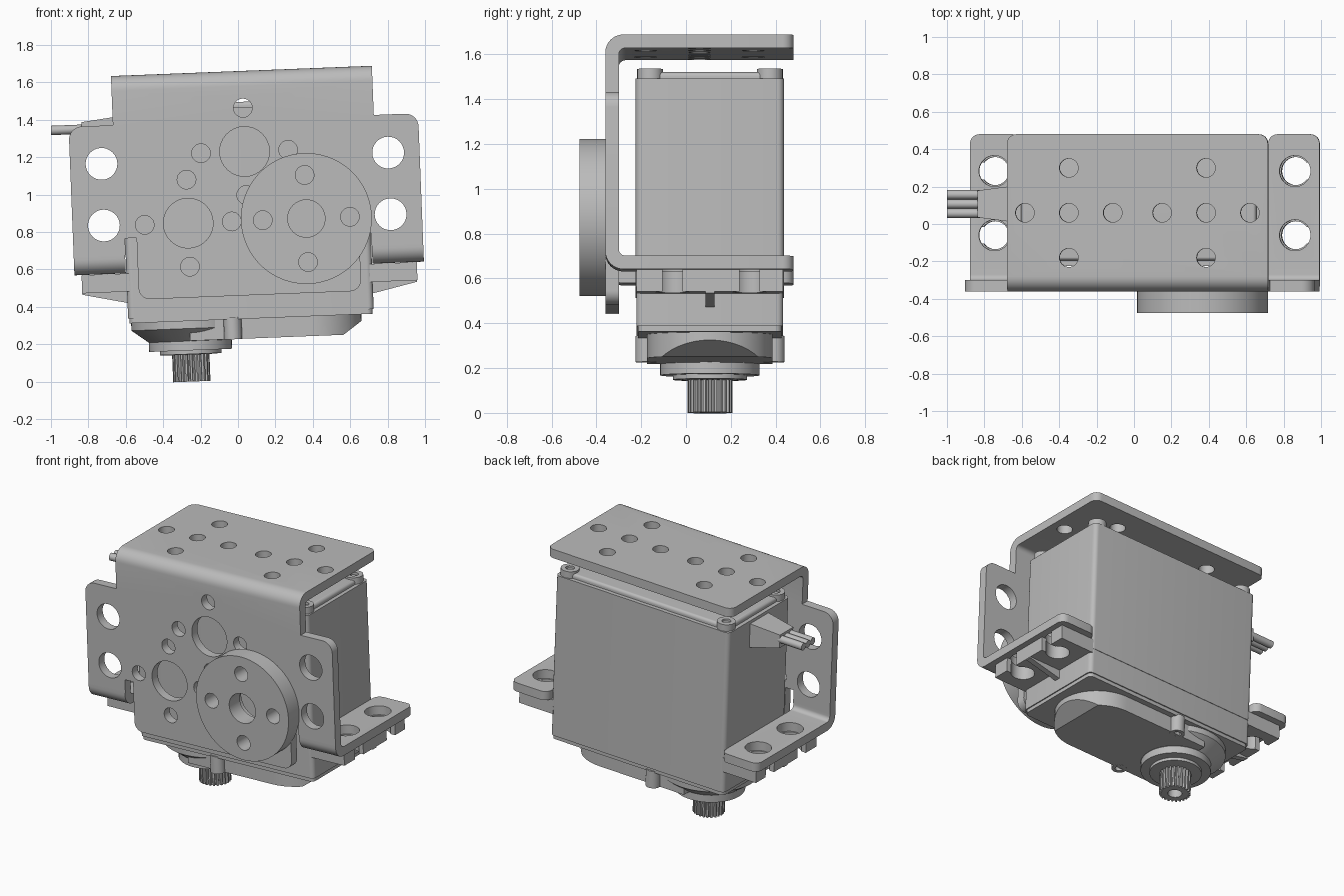
import bpy, bmesh
from math import sin, cos, pi, radians
from mathutils import Matrix, Vector

if "Cube" in bpy.data.objects:
    bpy.data.objects.remove(bpy.data.objects["Cube"])

grey = bpy.data.materials.new("plain grey")
grey.use_nodes = True
grey.diffuse_color = (0.5, 0.5, 0.5, 1)
grey.node_tree.nodes["Principled BSDF"].inputs["Base Color"].default_value = (0.5, 0.5, 0.5, 1)

# The whole assembly leans slightly about the depth axis
TILT = (Matrix.Translation((0, 0, 0.85)) @ Matrix.Rotation(radians(-2.25), 4, 'Y')
        @ Matrix.Translation((0.05, 0, -0.85)))
MID = 0.107      # depth of the servo centre plane
SHAFT = -0.33    # output shaft position along x
AXES = {'X': lambda a, b, d: (d, a, b), 'Y': lambda a, b, d: (a, d, b), 'Z': lambda a, b, d: (a, b, d)}


def arc(cx, cy, r, start, end, n=8):
    return [(cx + r * cos(radians(start + (end - start) * i / n)),
             cy + r * sin(radians(start + (end - start) * i / n))) for i in range(n + 1)]


def add_prism(bm, outline, axis, lo, hi):
    """Extrude a 2D outline along an axis."""
    place = AXES[axis]
    rings = [[bm.verts.new(place(a, b, d)) for a, b in outline] for d in (lo, hi)]
    faces = [bm.faces.new(r) for r in rings]
    for i in range(len(outline)):
        j = (i + 1) % len(outline)
        faces.append(bm.faces.new((rings[0][i], rings[0][j], rings[1][j], rings[1][i])))
    bmesh.ops.recalc_face_normals(bm, faces=faces)


def finish(name, bm):
    mesh = bpy.data.meshes.new(name)
    bm.to_mesh(mesh)
    bm.free()
    mesh.materials.append(grey)
    ob = bpy.data.objects.new(name, mesh)
    bpy.context.collection.objects.link(ob)
    ob.matrix_world = TILT
    return smooth(ob)


def smooth(ob):
    ob.data.shade_smooth()
    ob.data.set_sharp_from_angle(angle=radians(30))
    return ob


def prism(name, outline, axis, lo, hi, round_at=None, radius=0.05):
    """Extruded part; edges whose midpoint passes round_at get rounded."""
    bm = bmesh.new()
    add_prism(bm, outline, axis, lo, hi)
    if round_at:
        edges = [e for e in bm.edges if round_at((e.verts[0].co + e.verts[1].co) / 2,
                                                 e.verts[0].co - e.verts[1].co)]
        bmesh.ops.bevel(bm, geom=edges, offset=radius, segments=6, profile=0.5, affect='EDGES')
    return finish(name, bm)


def rect(x0, x1, y0, y1):
    return [(x0, y0), (x1, y0), (x1, y1), (x0, y1)]


def disc(name, x, y, r, lo, hi, axis='Z', n=48):
    return prism(name, arc(x, y, r, 0, 360, n)[:-1], axis, lo, hi)


def boolean(ob, shapes, operation='DIFFERENCE'):
    """Combine with several (outline, axis, lo, hi) shapes and apply."""
    bm = bmesh.new()
    for s in shapes:
        add_prism(bm, *s)
    tool = finish("cutter", bm)
    tool.hide_render = True
    mod = ob.modifiers.new("cut", 'BOOLEAN')
    mod.operation, mod.solver, mod.object = operation, 'EXACT', tool
    bpy.context.view_layer.update()
    result = bpy.data.meshes.new_from_object(ob.evaluated_get(bpy.context.evaluated_depsgraph_get()))
    ob.modifiers.clear()
    ob.data = result
    bpy.data.objects.remove(tool)
    smooth(ob)


def hole(x, y, r, axis, lo, hi, n=32):
    return (arc(x, y, r, 0, 360, n)[:-1], axis, lo, hi)


def upright(mid, d):
    return abs(d.z) > 0.9 * d.length


def ring_of_holes(x, z, lo, hi, centre):
    out = [hole(x, z, centre, 'Y', lo, hi)]
    for k in range(4):
        out.append(hole(x + 0.233 * cos(k * pi / 2), z + 0.233 * sin(k * pi / 2), 0.05, 'Y', lo, hi, 24))
    return out


# Bracket: bent top plate
FRONT, BACK, T = -0.36, 0.48, 0.06
top_profile = ([(BACK, 1.66)] + arc(FRONT + 0.08, 1.58, 0.08, 90, 180) + [(FRONT, 1.39), (FRONT + T, 1.39)]
               + arc(FRONT + 0.09, 1.57, 0.03, 180, 90) + [(BACK, 1.6)])
top = prism("bracket_top", top_profile, 'X', -0.698, 0.698,
            lambda m, d: m.y > BACK - 0.01 and upright(m, d))
spots = [(s * (0.367 + o), 0.06) for s in (-1, 1) for o in (-0.235, 0, 0.235)]
spots += [(s * 0.367, 0.06 + t * 0.24) for s in (-1, 1) for t in (-1, 1)]
boolean(top, [hole(x, y, 0.05, 'Z', 1.55, 1.75, 24) for x, y in spots]
        + [hole(0, 1.462, 0.05, 'Y', -0.5, -0.2, 24)])

# Bracket: front plate with side wings and relief slots
right_half = (arc(0.535, 0.52, 0.06, -90, 0) + [(0.595, 0.79), (0.657, 0.79), (0.657, 0.70), (0.935, 0.70)]
              + arc(0.865, 1.327, 0.07, 0, 90))
front = prism("bracket_front", right_half + [(-x, z) for x, z in reversed(right_half)],
              'Y', FRONT, FRONT + T)
cuts = ring_of_holes(-0.316, 0.858, -0.5, -0.2, 0.133) + ring_of_holes(0.316, 0.858, -0.5, -0.2, 0.133)
cuts += ring_of_holes(0, 1.229, -0.5, -0.2, 0.133)
cuts = [c for c in cuts if max(p[1] for p in c[0]) < 1.45]
cuts += [hole(s * 0.767, z, 0.085, 'Y', -0.5, -0.2) for s in (-1, 1) for z in (0.863, 1.193)]
boolean(front, cuts)

# Bracket: bent mounting tabs and servo ears on both sides
tab_profile = ([(FRONT, 0.71)] + arc(FRONT + 0.08, 0.683, 0.08, 180, 270) + [(BACK, 0.603), (BACK, 0.663)]
               + arc(FRONT + 0.09, 0.693, 0.03, 270, 180) + [(FRONT + T, 0.71)])
SLOTS = (-0.06, 0.283)
for side, s in (("left", 1), ("right", -1)):
    lo, hi = sorted((s * 0.66, s * 0.935))
    tab = prism(side + "_tab", tab_profile, 'X', lo, hi,
                lambda m, d: m.y > BACK - 0.01 and upright(m, d))
    boolean(tab, [hole(s * 0.804, y, 0.083, 'Z', 0.55, 0.75) for y in SLOTS])
    lo, hi = sorted((s * 0.64, s * 0.897))
    ear = prism(side + "_ear", rect(lo, hi, -0.22, 0.434), 'Z', 0.505, 0.602)
    boolean(ear, [hole(s * 0.804, y, 0.075, 'Z', 0.4, 0.7) for y in SLOTS])
    lo, hi = sorted((s * 0.804, s * 1.0))
    boolean(ear, [(rect(lo, hi, y - 0.045, y + 0.045), 'Z', 0.4, 0.7) for y in SLOTS])
    prism(side + "_ear_rib", [(s * 0.65, 0.443), (s * 0.65, 0.51), (s * 0.895, 0.51), (s * 0.895, 0.497)],
          'Y', MID - 0.02, MID + 0.02)

# Horn disc on the bracket
horn = disc("horn_disc", 0.316, 0.858, 0.35, -0.475, FRONT, 'Y', 64)
boolean(horn, ring_of_holes(0.316, 0.858, -0.6, -0.3, 0.1))

# Servo case
prism("upper_case", rect(-0.657, 0.657, -0.225, 0.437), 'Z', 0.535, 1.465, upright, 0.03)
prism("lower_case", rect(-0.657, 0.657, -0.222, 0.434), 'Z', 0.36, 0.535, upright, 0.03)
prism("lower_lip", rect(-0.65, 0.65, -0.215, 0.427), 'Z', 0.335, 0.36, upright, 0.03)
prism("lid", rect(-0.63, 0.63, -0.195, 0.41), 'Z', 1.46, 1.495, lambda m, d: m.z > 1.49, 0.02)
for sx in (-1, 1):
    for sy in (-1, 1):
        x, y = sx * 0.592, MID + sy * 0.267
        screw = disc("lid_screw", x, y, 0.058, 1.45, 1.51, n=24)
        boolean(screw, [hole(x, y, 0.028, 'Z', 1.49, 1.6, 16)])

# Gear housing: round ended block with a sloped tip
plan = arc(0.31, MID, 0.28, -90, 90, 24) + [(SHAFT, MID + 0.28), (SHAFT, MID - 0.28)]
housing = prism("gear_housing", plan, 'Z', 0.229, 0.345)
boolean(housing, [([(0.49, 0.229), (0.59, 0.30), (0.8, 0.45), (0.8, 0.1), (0.49, 0.1)], 'Y', -0.5, 0.7)])


def turned(name, x, y, profile, n=48):
    """Lathe a radius and height profile about a vertical axis."""
    bm = bmesh.new()
    rings = [[bm.verts.new((x + px, y + py, z)) for px, py in arc(0, 0, r, 0, 360, n)[:-1]] for r, z in profile]
    for a, b in zip(rings, rings[1:]):
        for i in range(n):
            j = (i + 1) % n
            bm.faces.new((a[i], a[j], b[j], b[i]))
    bm.faces.new(rings[0])
    bm.faces.new(rings[-1])
    bmesh.ops.recalc_face_normals(bm, faces=bm.faces)
    return finish(name, bm)


turned("shaft_housing", SHAFT, MID, [(0.312, 0.345), (0.312, 0.295), (0.222, 0.228), (0.222, 0.178),
                                     (0.165, 0.178), (0.165, 0.158), (0.11, 0.155)])
for s in (-1, 1):
    y = MID + s * 0.285
    post = disc("screw_post", -0.1, y, 0.048, 0.228, 0.345, n=24)
    boolean(post, [hole(-0.1, y, 0.025, 'Z', 0.1, 0.27, 16)])

# Splined output shaft with a screw hole
teeth = 24
spline = [(SHAFT + r * cos(2 * pi * (i + o) / teeth), MID + r * sin(2 * pi * (i + o) / teeth))
          for i in range(teeth) for r, o in ((0.1, -0.2), (0.1, 0.2), (0.086, 0.35), (0.086, 0.65))]
shaft = prism("output_spline", spline, 'Z', 0.011, 0.17)
boolean(shaft, [hole(SHAFT, MID, 0.045, 'Z', -0.1, 0.11, 24)])

# Cable: tapered strain relief and three wires
bm = bmesh.new()
ends = []
for x, w, z0, z1 in ((-0.65, 0.1, 1.28, 1.445), (-0.865, 0.072, 1.33, 1.42)):
    ends.append([bm.verts.new((x, MID + a, b)) for a, b in rect(-w, w, z0, z1)])
for i in range(4):
    j = (i + 1) % 4
    bm.faces.new((ends[0][i], ends[0][j], ends[1][j], ends[1][i]))
for e in ends:
    bm.faces.new(e)
bmesh.ops.recalc_face_normals(bm, faces=bm.faces)
finish("strain_relief", bm)
for k in (-1, 0, 1):
    disc("wire", MID + k * 0.05, 1.382, 0.025, -1.03, -0.85, 'X', 16)
